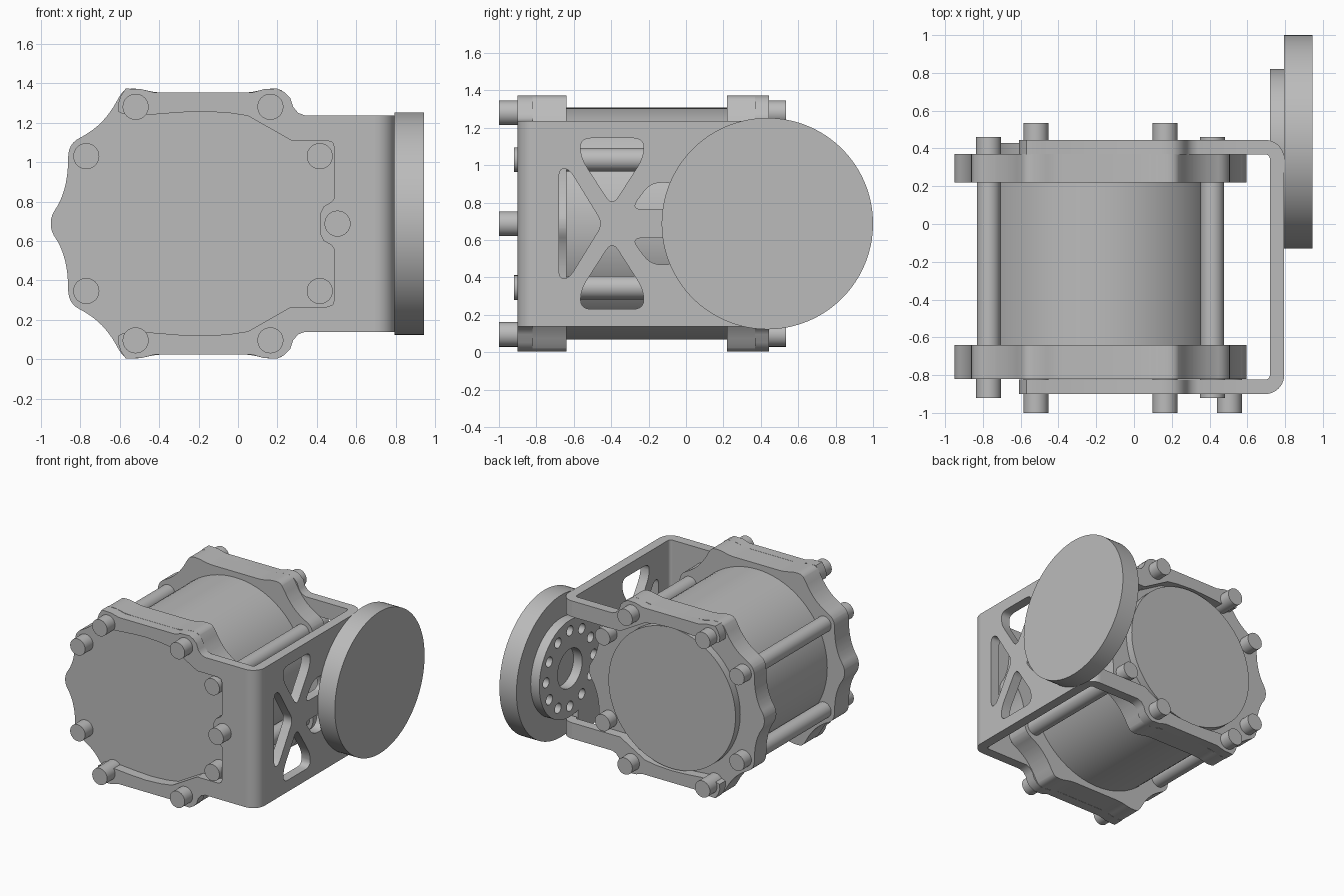
import bpy, bmesh
from math import pi, cos, sin, radians
from mathutils import Vector

if "Cube" in bpy.data.objects:
    bpy.data.objects.remove(bpy.data.objects["Cube"])

grey = bpy.data.materials.new("machined_grey")
grey.use_nodes = True
grey.diffuse_color = (0.5, 0.5, 0.5, 1)
grey.node_tree.nodes["Principled BSDF"].inputs["Base Color"].default_value = (0.5, 0.5, 0.5, 1)

CX, CZ = -0.1775, 0.688      # motor axis
HUB_Y = 0.435                # wheel axis
PLACE = {"x": lambda u, v, t: (t, u, v),
         "y": lambda u, v, t: (u, t, v),
         "z": lambda u, v, t: (u, v, t)}


def circle(u, v, r, n=48):
    return [(u + r * cos(2 * pi * i / n), v + r * sin(2 * pi * i / n)) for i in range(n)]


def flip(points):
    """Mirror an outline above/below the motor axis."""
    return [(u, 2 * CZ - v) for u, v in reversed(points)]


def rounded(points, r, steps=5):
    """Round every corner of an outline."""
    out = []
    for i, p in enumerate(points):
        p = Vector(p)
        a, b = Vector(points[i - 1]) - p, Vector(points[(i + 1) % len(points)]) - p
        a = p + a.normalized() * min(r, a.length * 0.48)
        b = p + b.normalized() * min(r, b.length * 0.48)
        for k in range(steps + 1):
            s = k / steps
            out.append(tuple(a * (1 - s) ** 2 + p * (2 * s * (1 - s)) + b * s ** 2))
    return out


def prism(name, loops, axis, lo, hi):
    """Extrude an outline, with any further loops as holes, along an axis."""
    bm = bmesh.new()
    edges = []
    for loop in loops:
        vs = [bm.verts.new(PLACE[axis](u, v, lo)) for u, v in loop]
        edges += [bm.edges.new((vs[i - 1], vs[i])) for i in range(len(vs))]
    bmesh.ops.triangle_fill(bm, edges=edges, use_beauty=True)
    ext = bmesh.ops.extrude_face_region(bm, geom=bm.faces[:], use_keep_orig=True)
    new = [g for g in ext["geom"] if isinstance(g, bmesh.types.BMVert)]
    bmesh.ops.translate(bm, verts=new, vec=PLACE[axis](0, 0, hi - lo))
    bmesh.ops.recalc_face_normals(bm, faces=bm.faces[:])
    mesh = bpy.data.meshes.new(name)
    bm.to_mesh(mesh)
    bm.free()
    mesh.materials.append(grey)
    ob = bpy.data.objects.new(name, mesh)
    bpy.context.collection.objects.link(ob)
    bpy.ops.object.select_all(action="DESELECT")
    bpy.context.view_layer.objects.active = ob
    ob.select_set(True)
    bpy.ops.object.shade_smooth_by_angle(angle=radians(30))
    return ob


# Motor body and rear cover
prism("motor_body", [circle(CX, CZ, 0.62, 96)], "y", -0.65, 0.23)
prism("rear_cover", [circle(CX, CZ, 0.56, 96)], "y", 0.36, 0.43)

# Scalloped end flanges, from one quarter of the outline
quarter = [(0.775, 0), (0.765, 0.05), (0.73, 0.1), (0.7, 0.18), (0.685, 0.27),
           (0.685, 0.37), (0.655, 0.42), (0.595, 0.45), (0.52, 0.505), (0.46, 0.58),
           (0.425, 0.645), (0.395, 0.685), (0.32, 0.685), (0.24, 0.664), (0, 0.664)]
half = quarter + [(-x, z) for x, z in quarter[-2::-1]]
outline = half + [(x, -z) for x, z in half[-2:0:-1]]
outline = rounded([(CX + x, CZ + z) for x, z in outline], 0.05, 3)
prism("front_flange", [outline], "y", -0.82, -0.64)
prism("rear_flange", [outline], "y", 0.22, 0.37)

# Bolts around the flanges and tie rods between them
for deg in (30, 60, 120, 150, 210, 240, 300, 330):
    x, z = CX + 0.684 * cos(radians(deg)), CZ + 0.684 * sin(radians(deg))
    steep = abs(sin(radians(deg))) > 0.7
    bolt = [circle(x, z, 0.066, 32)]
    prism("front_bolt", bolt, "y", -1.0 if steep else -0.92, -0.81)
    prism("rear_bolt", bolt, "y", 0.36, 0.535 if steep else 0.46)
    if not steep:
        prism("tie_rod", [circle(x, z, 0.0625, 32)], "y", -0.65, 0.23)
prism("bracket_bolt", [circle(0.505, CZ, 0.066, 32)], "y", -1.0, -0.81)

# Bracket arms: a closed fork at the front, two prongs at the rear
END = 0.695
outer = [(END, 1.237), (0.34, 1.237), (0.305, 1.25), (0.28, 1.28), (0.265, 1.325),
         (0.235, 1.355), (0.2, 1.373), (0.13, 1.37), (0.07, 1.352), (-0.42, 1.352),
         (-0.49, 1.37), (-0.57, 1.373), (-0.595, 1.335), (-0.61, 1.29), (-0.605, 1.255),
         (-0.58, 1.243), (-0.45, 1.24), (-0.3, 1.252), (-0.18, 1.257), (-0.05, 1.25),
         (0.05, 1.235), (0.27, 1.11)]
inner = [(0.45, 1.11), (0.48, 1.1), (0.49, 1.07), (0.49, 0.82), (0.475, 0.798),
         (0.435, 0.775), (0.415, 0.735)]
front = outer + inner
prism("bracket_front_arm", [front + flip(front)], "y", -0.9, -0.822)
prong = outer + [(END, 1.11)]
prism("bracket_rear_upper_arm", [prong], "y", 0.368, 0.445)
prism("bracket_rear_lower_arm", [flip(prong)], "y", 0.368, 0.445)


def bend(name, y, sign, lo, hi):
    """Quarter-round bracket corner around (END, y)."""
    arc = [radians(9 * i) for i in range(11)]
    ring = [(END + 0.1 * cos(a), y + sign * 0.1 * sin(a)) for a in arc]
    ring += [(END + 0.024 * cos(a), y + sign * 0.024 * sin(a)) for a in reversed(arc)]
    prism(name, [ring], "z", lo, hi)


LOW, HIGH = 2 * CZ - 1.237, 1.237
bend("front_bend", -0.8, -1, LOW, HIGH)
bend("rear_upper_bend", 0.345, 1, 1.11, HIGH)
bend("rear_lower_bend", 0.345, 1, LOW, 2 * CZ - 1.11)

# Bracket side plate with windows and a round notch for the hub
top_window = rounded([(-0.565, 1.145), (-0.225, 1.145), (-0.228, 1.04),
                      (-0.395, 0.78), (-0.562, 1.04)], 0.06)
hub_window = rounded([(-0.295, 0.765), (-0.19, 0.907), (-0.05, 0.907), (-0.02, 0.765)], 0.06)
front_window = rounded([(-0.68, 0.395), (-0.625, 0.395), (-0.445, CZ),
                        (-0.625, 0.981), (-0.68, 0.981)], 0.05)
HUB_R = 0.385
notch = [(HUB_Y - HUB_R * cos(a), CZ + HUB_R * sin(a))
         for a in (radians(-74 + 4 * i) for i in range(38))]
plate = [(0.345, HIGH), (-0.8, HIGH), (-0.8, LOW), (0.345, LOW)] + notch
prism("bracket_side_plate", [plate, top_window, flip(top_window), hub_window,
                             flip(hub_window), front_window], "x", 0.719, 0.795)

# Drilled hub and output wheel
holes = [circle(HUB_Y + 0.3 * cos(pi * i / 6), CZ + 0.3 * sin(pi * i / 6), 0.04, 20)
         for i in range(12)]
prism("hub", [circle(HUB_Y, CZ, HUB_R, 90), circle(HUB_Y, CZ, 0.155)] + holes,
      "x", 0.719, 0.796)
prism("wheel", [circle(HUB_Y, CZ, 0.565, 128)], "x", 0.795, 0.945)
